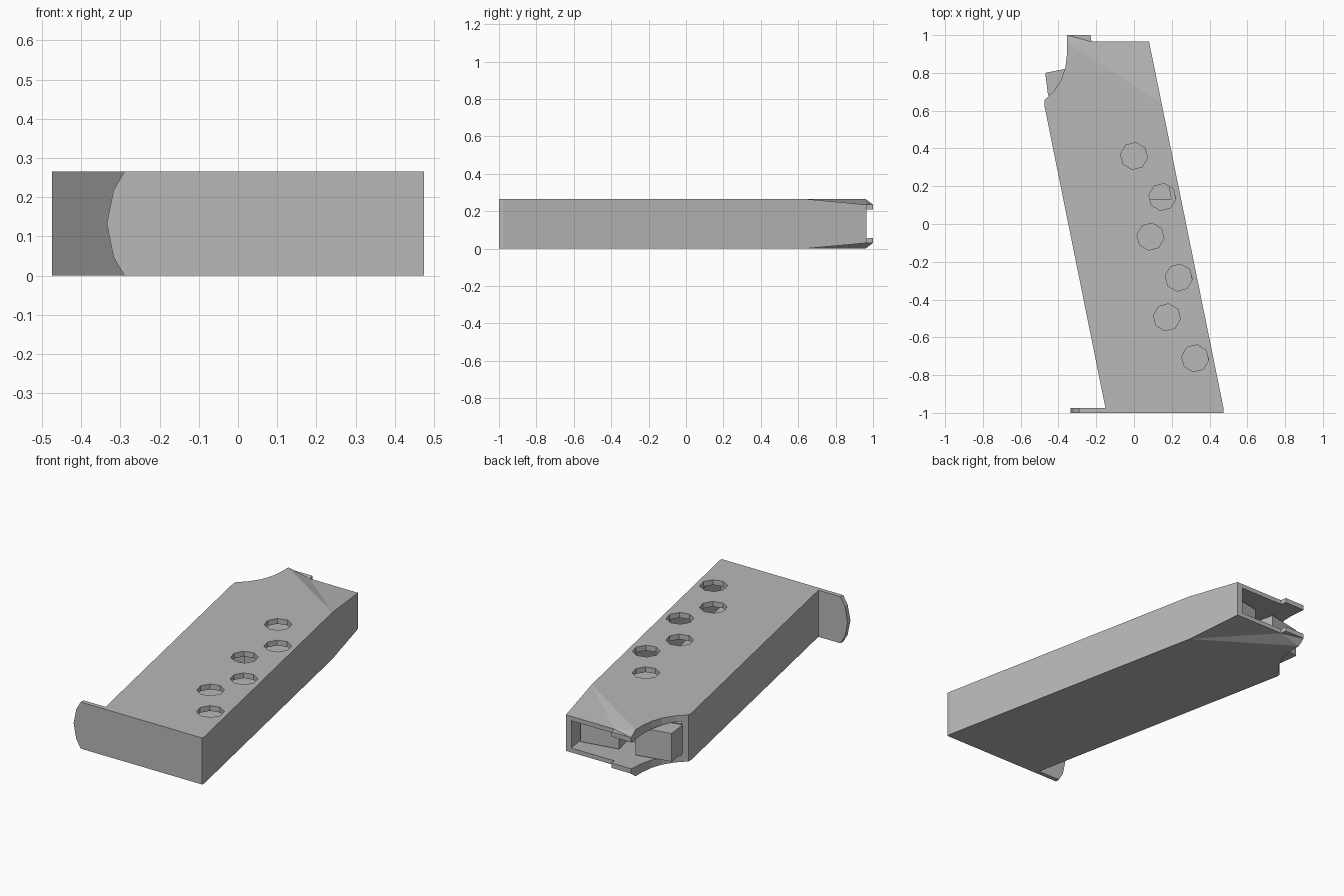
import bpy
import bmesh
import math
from mathutils import Matrix, Vector

old = bpy.data.objects.get("Cube")
if old:
    bpy.data.objects.remove(old, do_unlink=True)

MID = 0.1325      # middle height of the lying magazine
HALF = 0.1325     # half of its thickness

grey = bpy.data.materials.new("steel_grey")
grey.use_nodes = True
grey.diffuse_color = (0.48, 0.48, 0.48, 1)
bsdf = next(n for n in grey.node_tree.nodes if n.type == "BSDF_PRINCIPLED")
bsdf.inputs["Base Color"].default_value = grey.diffuse_color


def finish(name, bm):
    bmesh.ops.recalc_face_normals(bm, faces=bm.faces)
    mesh = bpy.data.meshes.new(name)
    bm.to_mesh(mesh)
    bm.free()
    mesh.materials.append(grey)
    obj = bpy.data.objects.new(name, mesh)
    bpy.context.collection.objects.link(obj)
    return obj


def slab(name, outline, half):
    """Slab symmetric about MID; each point is x, y, drop. Caps fan from the first point."""
    bm = bmesh.new()
    top = [bm.verts.new((x, y, MID + half - d)) for x, y, d in outline]
    low = [bm.verts.new((x, y, MID - half + d)) for x, y, d in outline]
    n = len(outline)
    for i in range(1, n - 1):
        bm.faces.new((top[0], top[i], top[i + 1]))
        bm.faces.new((low[0], low[i + 1], low[i]))
    for i in range(n):
        j = (i + 1) % n
        bm.faces.new((top[i], low[i], low[j], top[j]))
    bmesh.ops.dissolve_limit(bm, angle_limit=0.001, verts=bm.verts, edges=bm.edges)
    return finish(name, bm)


def cut(obj, cutter):
    mod = obj.modifiers.new("cut", "BOOLEAN")
    mod.operation = "DIFFERENCE"
    mod.solver = "EXACT"
    mod.object = cutter
    bpy.context.view_layer.objects.active = obj
    bpy.ops.object.modifier_apply(modifier=mod.name)


# Leaning body with a scooped corner and a pinched mouth
scoop = [(-0.355, 0.96), (-0.355, 0.90), (-0.363, 0.83), (-0.385, 0.765),
         (-0.425, 0.705), (-0.475, 0.655), (-0.475, 0.63)]
body = slab("magazine_body",
            [(0.146, 0.64, 0), (0.08, 0.965, 0.03), (-0.225, 0.965, 0.03)]
            + [(x, y, 0) for x, y in scoop]
            + [(-0.15, -0.98, 0), (0.475, -0.98, 0)], HALF)

# Feed lips
lips = slab("feed_lips",
            [(-0.225, 0.965, 0.03), (-0.23, 1, 0.03),
             (-0.355, 1, 0.03), (-0.355, 0.96, 0)], HALF)

# Hollow interior, open at the mouth and the scoop
cavity = slab("cavity_cutter",
              [(0.116, 0.64, 0), (0.045, 0.965, 0.033), (0.02, 1.1, 0.035),
               (-0.53, 1.1, 0.035), (-0.44, 0.64, 0),
               (-0.12, -0.94, 0), (0.438, -0.94, 0)], HALF - 0.03)
cut(body, cavity)
cut(lips, cavity)

# Two staggered columns of viewing holes, on the upper side only
bm = bmesh.new()
for i in range(3):
    for x, y in ((0, 0.36), (0.15, 0.143)):
        place = Vector((x + i * 0.087, y - i * 0.427, 0.265))
        bmesh.ops.create_cone(bm, cap_ends=True, segments=8, radius1=0.072,
                              radius2=0.072, depth=0.12,
                              matrix=Matrix.Translation(place) @ Matrix.Rotation(math.radians(-8), 4, "Z"))
holes = finish("hole_cutter", bm)
cut(body, holes)
for cutter in (cavity, holes):
    bpy.data.objects.remove(cutter, do_unlink=True)

# Follower inside, in two blocks with a lower step between them
slab("follower_front",
     [(-0.455, 0.68, 0), (-0.47, 0.80, 0), (-0.27, 0.84, 0), (-0.24, 0.72, 0)], 0.08)
slab("follower_rear",
     [(0.20, 0.13, 0), (0.055, 0.87, 0), (-0.16, 0.83, 0),
      (-0.13, 0.68, 0), (-0.05, 0.13, 0)], 0.08)
slab("follower_step",
     [(-0.45, 0.66, 0), (-0.12, 0.74, 0), (-0.02, 0.22, 0), (-0.36, 0.26, 0)], 0.075)

# Base plate with a rounded toe
bm = bmesh.new()
toe = [(-0.29, HALF), (-0.318, 0.085), (-0.335, 0), (-0.318, -0.085), (-0.29, -HALF)]
profile = [(0.475, -HALF), (0.475, HALF)] + toe
face = bm.faces.new([bm.verts.new((x, -1, MID + z)) for x, z in profile])
grown = bmesh.ops.extrude_face_region(bm, geom=[face])["geom"]
bmesh.ops.translate(bm, vec=(0, 0.025, 0),
                    verts=[v for v in grown if isinstance(v, bmesh.types.BMVert)])
finish("base_plate", bm)
